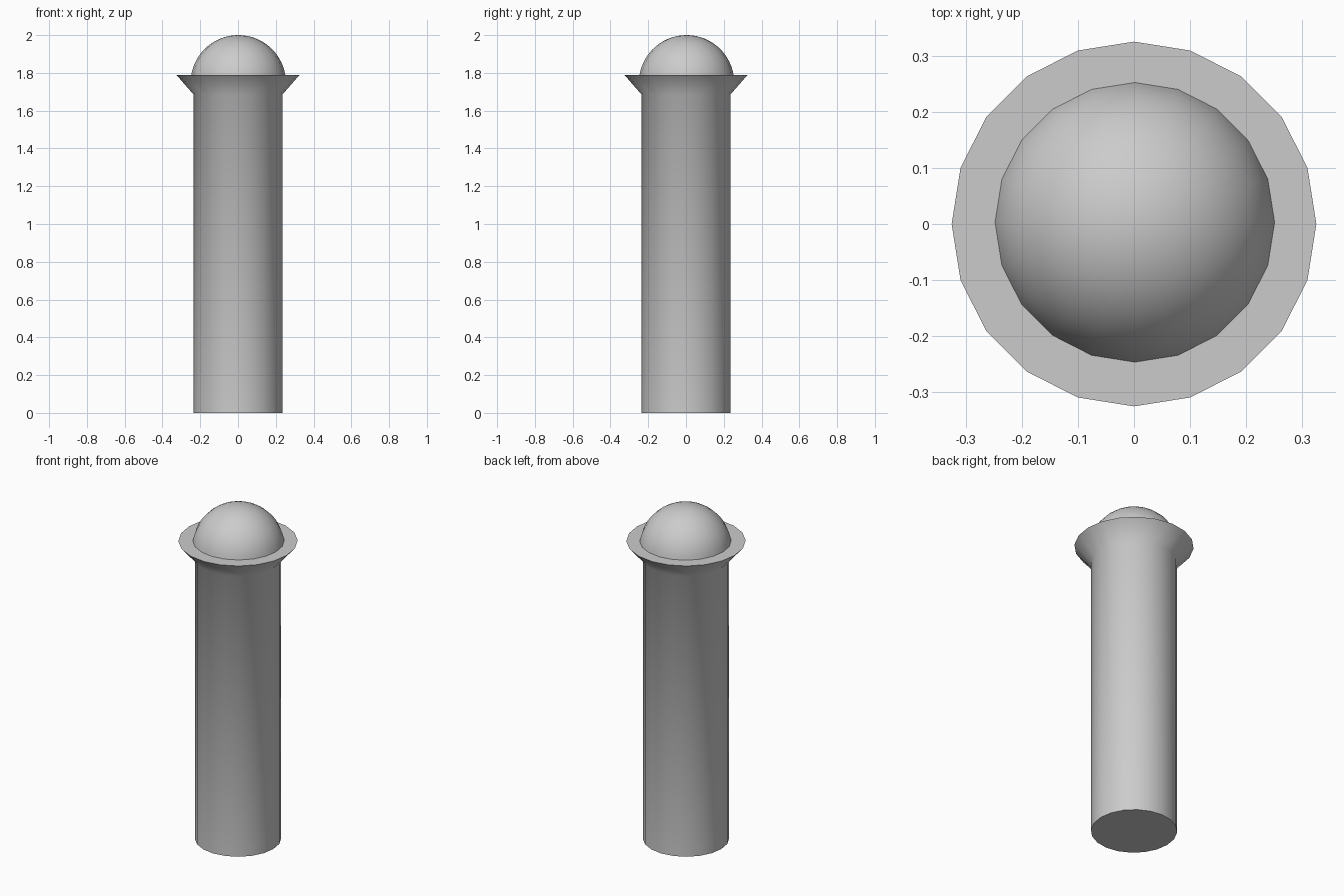
import bpy, bmesh
from math import cos, sin, tau, radians, asin, pi

if "Cube" in bpy.data.objects:
    bpy.data.objects.remove(bpy.data.objects["Cube"])

SIDES = 20


def lathe(name, profile, centre=(0, 0), smooth=50):
    """Revolve (radius, z) points; zero radius makes a pole, open ends get caps."""
    bm = bmesh.new()
    rings = []
    for r, z in profile:
        if r < 1e-6:
            rings.append([bm.verts.new((0, 0, z))] * SIDES)
        else:
            rings.append([bm.verts.new((r * cos(tau * i / SIDES), r * sin(tau * i / SIDES), z))
                          for i in range(SIDES)])
    for a, b in zip(rings, rings[1:]):
        for i in range(SIDES):
            j = (i + 1) % SIDES
            bm.faces.new(list(dict.fromkeys((a[i], a[j], b[j], b[i]))))
    for ring in (rings[0], rings[-1]):
        if ring[0] != ring[1]:
            bm.faces.new(ring)
    bmesh.ops.recalc_face_normals(bm, faces=bm.faces)
    mesh = bpy.data.meshes.new(name)
    bm.to_mesh(mesh)
    bm.free()
    obj = bpy.data.objects.new(name, mesh)
    obj.location = (*centre, 0)
    bpy.context.collection.objects.link(obj)
    bpy.ops.object.select_all(action='DESELECT')
    obj.select_set(True)
    bpy.context.view_layer.objects.active = obj
    bpy.ops.object.shade_smooth_by_angle(angle=radians(smooth))
    return obj


# Round post with a flared collar at the top
lathe("post_with_collar", [(0.235, 0), (0.235, 1.685), (0.325, 1.788)])

# Domed cap sitting in the collar, its base just below the collar top
R, CZ, BASE, STEPS = 0.2525, 1.7475, 1.786, 14
start = asin((BASE - CZ) / R)
angles = [start + (pi / 2 - start) * k / STEPS for k in range(STEPS + 1)]
lathe("dome_cap", [(R * cos(a), CZ + R * sin(a)) for a in angles], centre=(0.0015, 0.003))
